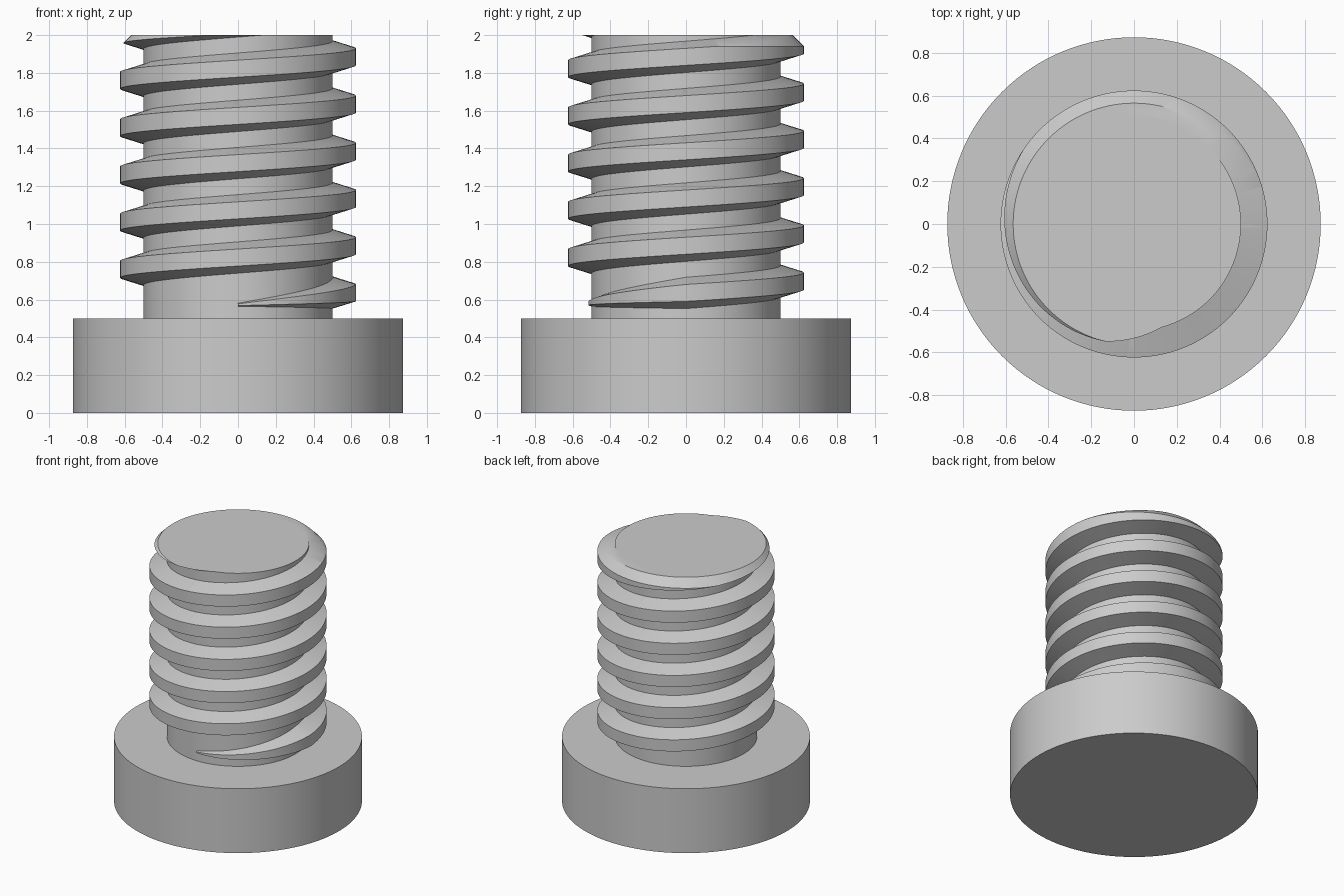
import bpy, bmesh
from math import cos, sin, pi

HEAD_R, HEAD_H = 0.873, 0.5
CORE_R, CREST_R, TIP_R, TOP = 0.5, 0.624, 0.565, 2.0
PITCH, START_Z = 0.25, 0.5725
ROOT_HALF, CREST_HALF = 0.083, 0.045
SEG = 128

cube = bpy.data.objects.get("Cube")
if cube:
    bpy.data.objects.remove(cube, do_unlink=True)

steel = bpy.data.materials.new("grey steel")
steel.use_nodes = True
grey = (0.6, 0.6, 0.6, 1)
steel.diffuse_color = grey
steel.node_tree.nodes["Principled BSDF"].inputs["Base Color"].default_value = grey


def add_object(name, bm):
    bmesh.ops.recalc_face_normals(bm, faces=bm.faces)
    mesh = bpy.data.meshes.new(name)
    bm.to_mesh(mesh)
    bm.free()
    mesh.materials.append(steel)
    obj = bpy.data.objects.new(name, mesh)
    bpy.context.collection.objects.link(obj)
    return obj


def skin(name, rings):
    """Bridge equal rings of points and cap both ends."""
    bm = bmesh.new()
    loops = [[bm.verts.new(p) for p in ring] for ring in rings]
    n = len(rings[0])
    for a, b in zip(loops, loops[1:]):
        for i in range(n):
            j = (i + 1) % n
            bm.faces.new((a[i], a[j], b[j], b[i]))
    bm.faces.new(loops[0])
    bm.faces.new(loops[-1])
    return add_object(name, bm)


def turned(name, profile):
    """Solid of revolution from (radius, height) pairs."""
    angles = [2 * pi * i / SEG for i in range(SEG)]
    return skin(name, [[(r * cos(a), r * sin(a), z) for a in angles] for r, z in profile])


def boolean(obj, other, operation):
    """Apply a boolean, then discard the other solid."""
    bpy.context.view_layer.objects.active = obj
    mod = obj.modifiers.new("cut", "BOOLEAN")
    mod.operation, mod.solver, mod.object = operation, "EXACT", other
    bpy.ops.object.modifier_apply(modifier=mod.name)
    bpy.data.objects.remove(other, do_unlink=True)


# Head and shaft
head = turned("head", [(HEAD_R, 0), (HEAD_R, HEAD_H)])
shaft = turned("threaded_shaft", [(CORE_R, HEAD_H), (CORE_R, TOP)])

# Helical thread, growing from a point over its first quarter turn
sections = []
for i in range(int(SEG * 6.4)):
    turn = i / SEG
    a = 2 * pi * turn - pi / 2
    grow = min(1, 0.1 + 0.9 * turn / 0.25)
    z = START_Z + PITCH * turn
    crest = CORE_R + (CREST_R - CORE_R) * grow
    root, tip = ROOT_HALF * grow, CREST_HALF * grow
    section = [(CORE_R - 0.04, -root), (CORE_R, -root), (crest, -tip),
               (crest, tip), (CORE_R, root), (CORE_R - 0.04, root)]
    sections.append([(r * cos(a), r * sin(a), z + dz) for r, dz in section])
thread = skin("thread", sections)

# Trim the thread flat at the top with a chamfered tip
chamfer = 0.1
envelope = turned("envelope", [(TIP_R + chamfer, 0.3), (TIP_R + chamfer, TOP - chamfer), (TIP_R, TOP)])
envelope.hide_render = True
boolean(thread, envelope, "INTERSECT")
boolean(shaft, thread, "UNION")

# Smooth round walls, sharp rims and flanks
for obj in (head, shaft):
    bpy.ops.object.select_all(action="DESELECT")
    obj.select_set(True)
    bpy.context.view_layer.objects.active = obj
    bpy.ops.object.shade_smooth_by_angle(angle=pi / 6)
